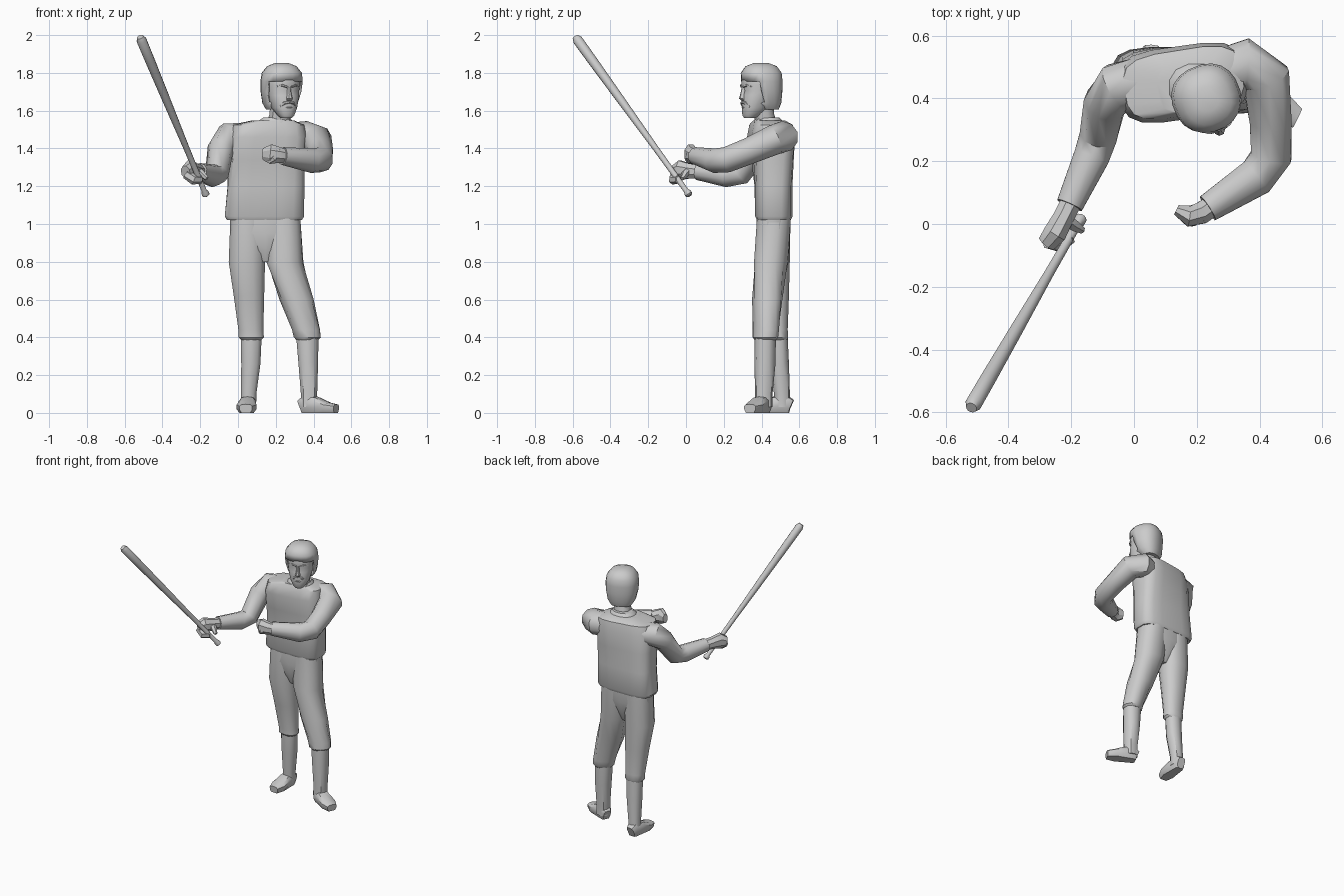
import bpy, bmesh, math
from mathutils import Vector, Matrix


def finish(name, bm, angle=40):
    bmesh.ops.recalc_face_normals(bm, faces=bm.faces)
    me = bpy.data.meshes.new(name)
    bm.to_mesh(me)
    bm.free()
    ob = bpy.data.objects.new(name, me)
    bpy.context.collection.objects.link(ob)
    bpy.ops.object.select_all(action='DESELECT')
    ob.select_set(True)
    bpy.context.view_layer.objects.active = ob
    bpy.ops.object.shade_smooth_by_angle(angle=math.radians(angle))
    return ob


def bridge(frames, n, p):
    """Skin superellipse sections (centre, u axis, v axis) into a closed body."""
    bm = bmesh.new()
    loops = []
    for c, u, v in frames:
        loop = []
        for i in range(n):
            t = 2 * math.pi * (i + 0.5) / n
            cx, sx = math.cos(t), math.sin(t)
            loop.append(bm.verts.new(
                c + u * math.copysign(abs(cx) ** (2 / p), cx)
                + v * math.copysign(abs(sx) ** (2 / p), sx)))
        loops.append(loop)
    for a, b in zip(loops, loops[1:]):
        for i in range(n):
            j = (i + 1) % n
            bm.faces.new((a[i], a[j], b[j], b[i]))
    bm.faces.new(loops[0])
    bm.faces.new(loops[-1])
    return bm


def stack(rings, n=12, p=2.3):
    """Level rings: x, y, z, half width, half depth, optional yaw in degrees."""
    frames = []
    for x, y, z, a, b, *yaw in rings:
        r = Matrix.Rotation(math.radians(yaw[0] if yaw else 0), 3, 'Z')
        frames.append((Vector((x, y, z)), r @ Vector((a, 0, 0)), r @ Vector((0, b, 0))))
    return bridge(frames, n, p)


def tube(pts, n=10, p=2):
    """Rings square to a path: x, y, z, sideways radius, optional upward radius."""
    c = [Vector(q[:3]) for q in pts]
    frames = []
    for i, q in enumerate(pts):
        t = (c[min(i + 1, len(c) - 1)] - c[max(i - 1, 0)]).normalized()
        u = t.cross(Vector((0, 0, 1))).normalized()
        frames.append((c[i], u * q[3], u.cross(t) * q[-1]))
    return bridge(frames, n, p)


# shirt body, slightly twisted at the chest
finish("shirt", stack([
    (.140, .465, 1.02, .200, .090), (.140, .465, 1.04, .212, .100),
    (.148, .463, 1.20, .205, .100, 1), (.150, .458, 1.34, .203, .108, 4),
    (.155, .450, 1.46, .205, .118, 8), (.158, .450, 1.525, .190, .105, 9),
    (.185, .440, 1.548, .110, .080, 9)], 16, 3.6), 35)
finish("collar", stack([
    (.195, .440, 1.52, .105, .085), (.200, .435, 1.55, .088, .075),
    (.205, .432, 1.565, .070, .062)], 12), 30)

# trousers
finish("trouser_seat", stack([
    (.145, .465, 1.04, .190, .090), (.145, .462, .95, .190, .090),
    (.147, .457, .86, .120, .070), (.148, .455, .80, .040, .045)], 14, 2.8))
finish("right_trouser_leg", stack([
    (.055, .465, 1.03, .098, .090), (.047, .462, .80, .099, .090),
    (.058, .475, .62, .083, .072), (.068, .485, .44, .068, .055),
    (.070, .487, .40, .069, .056), (.070, .490, .385, .055, .045)], 12))
finish("left_trouser_leg", stack([
    (.235, .465, 1.03, .098, .092), (.248, .452, .80, .099, .092, -5),
    (.310, .430, .60, .090, .078, 15), (.360, .422, .44, .076, .066, 30),
    (.367, .420, .40, .073, .064, 30), (.367, .420, .385, .058, .052, 30)], 12))

# boots: lower leg and a foot turned to its own direction
boots = {
    "right": ([(.070, .490, .41, .058, .048), (.068, .495, .26, .053, .050),
               (.057, .508, .10, .042, .042), (.055, .510, .03, .043, .043)],
              (.053, .515), -4),
    "left": ([(.367, .420, .41, .062, .056), (.372, .418, .26, .054, .056),
              (.376, .412, .10, .045, .046), (.375, .412, .03, .046, .046)],
             (.372, .410), 64),
}
for side, (shaft, (fx, fy), yaw) in boots.items():
    finish(side + "_boot_shaft", stack(shaft, 10))
    foot = tube([(0, .042, .035, .028, .034), (0, .02, .045, .040, .044),
                 (0, -.05, .042, .046, .041), (0, -.11, .028, .054, .027),
                 (0, -.165, .023, .034, .020)], 10, 3)
    foot.transform(Matrix.Translation((fx, fy, .003)) @
                   Matrix.Rotation(math.radians(yaw), 4, 'Z'))
    for v in foot.verts:
        v.co.z = max(v.co.z, 0) if v.co.z > .012 else 0
    finish(side + "_foot", foot, 35)

# sleeves
finish("right_sleeve", tube([
    (.02, .455, 1.455, .080), (-.05, .435, 1.455, .083), (-.092, .385, 1.40, .070),
    (-.112, .285, 1.265, .063), (-.135, .215, 1.255, .060), (-.205, .06, 1.278, .045)], 10))
finish("left_sleeve", tube([
    (.26, .475, 1.455, .080), (.36, .510, 1.46, .085), (.42, .465, 1.445, .080),
    (.435, .330, 1.385, .070), (.437, .215, 1.340, .068), (.390, .150, 1.335, .065),
    (.235, .050, 1.36, .047)], 10))

# hands: mitten-like fists with thumbs and curled fingers
finish("right_hand", tube([
    (-.195, .08, 1.275, .036), (-.225, .02, 1.28, .036, .042),
    (-.252, -.03, 1.285, .040, .055), (-.278, -.062, 1.275, .032, .036)], 8), 25)
finish("right_fingers", tube([
    (-.275, -.06, 1.265, .020, .026), (-.235, -.07, 1.235, .022, .028),
    (-.195, -.045, 1.235, .016, .022)], 6), 25)
finish("right_thumb", tube([
    (-.225, .02, 1.29, .022), (-.19, -.005, 1.265, .020), (-.165, -.02, 1.24, .012)], 6), 25)
finish("left_hand", tube([
    (.26, .065, 1.355, .036), (.215, .035, 1.365, .038, .045),
    (.175, .025, 1.37, .036, .056), (.135, .045, 1.37, .018, .034)], 8), 25)
finish("left_thumb", tube([
    (.22, .03, 1.385, .022), (.185, .01, 1.345, .020), (.165, .02, 1.325, .012)], 6), 25)

# bat, with a knob at the grip and a rounded end
a, b = Vector((-.168, .02, 1.15)), Vector((-.518, -.585, 1.99))
profile = [(0, .012), (.006, .020), (.02, .020), (.03, .014), (.3, .016),
           (.6, .022), (.85, .026), (.98, .027), (1, .018)]
finish("bat", tube([(*a.lerp(b, t), r) for t, r in profile], 12))

# head, built facing -y then turned
turn = Matrix.Translation((.232, .398, 0)) @ Matrix.Rotation(math.radians(22), 4, 'Z')
finish("neck", stack([(.205, .435, 1.50, .066, .060), (.222, .412, 1.58, .058, .055),
                      (.230, .405, 1.66, .060, .058)], 10))


def head_part(name, bm, angle=40):
    bm.transform(turn)
    return finish(name, bm, angle)


head_part("face", stack([
    (0, -.065, 1.560, .028, .028), (0, -.058, 1.575, .043, .046),
    (0, -.035, 1.615, .066, .070), (0, -.012, 1.68, .083, .094),
    (0, -.002, 1.705, .088, .096), (0, -.002, 1.735, .090, .106),
    (0, 0, 1.78, .090, .100), (0, 0, 1.83, .065, .075)], 16))
hair = stack([
    (0, .040, 1.605, .070, .050), (0, .025, 1.64, .094, .078),
    (0, .012, 1.70, .107, .096), (0, .004, 1.755, .110, .106),
    (0, 0, 1.80, .103, .106), (0, 0, 1.835, .075, .082),
    (0, 0, 1.852, .035, .040)], 20)
# open the front of the hair around the face
gone = [f for f in hair.faces if f.calc_center_median().z < 1.755
        and f.calc_center_median().y < -.035]
bmesh.ops.delete(hair, geom=gone, context='FACES')
hair_ob = head_part("hair", hair)
mod = hair_ob.modifiers.new("thickness", 'SOLIDIFY')
mod.thickness = .014

# facial features
head_part("nose", stack([
    (0, -.098, 1.652, .014, .012), (0, -.103, 1.664, .018, .022),
    (0, -.103, 1.685, .012, .016), (0, -.100, 1.725, .008, .010)], 8))
head_part("lower_lip", stack([
    (0, -.096, 1.608, .020, .008), (0, -.097, 1.616, .026, .011),
    (0, -.094, 1.624, .020, .008)], 8))
for s in (-1, 1):
    head_part("moustache_half", tube([
        (0, -.104, 1.646, .010, .007), (s * .025, -.100, 1.641, .010, .009),
        (s * .045, -.082, 1.620, .007, .007)], 6))
    head_part("eyebrow", tube([
        (s * .012, -.104, 1.726, .008, .006), (s * .035, -.098, 1.734, .009, .007),
        (s * .062, -.076, 1.728, .006, .005)], 6))
